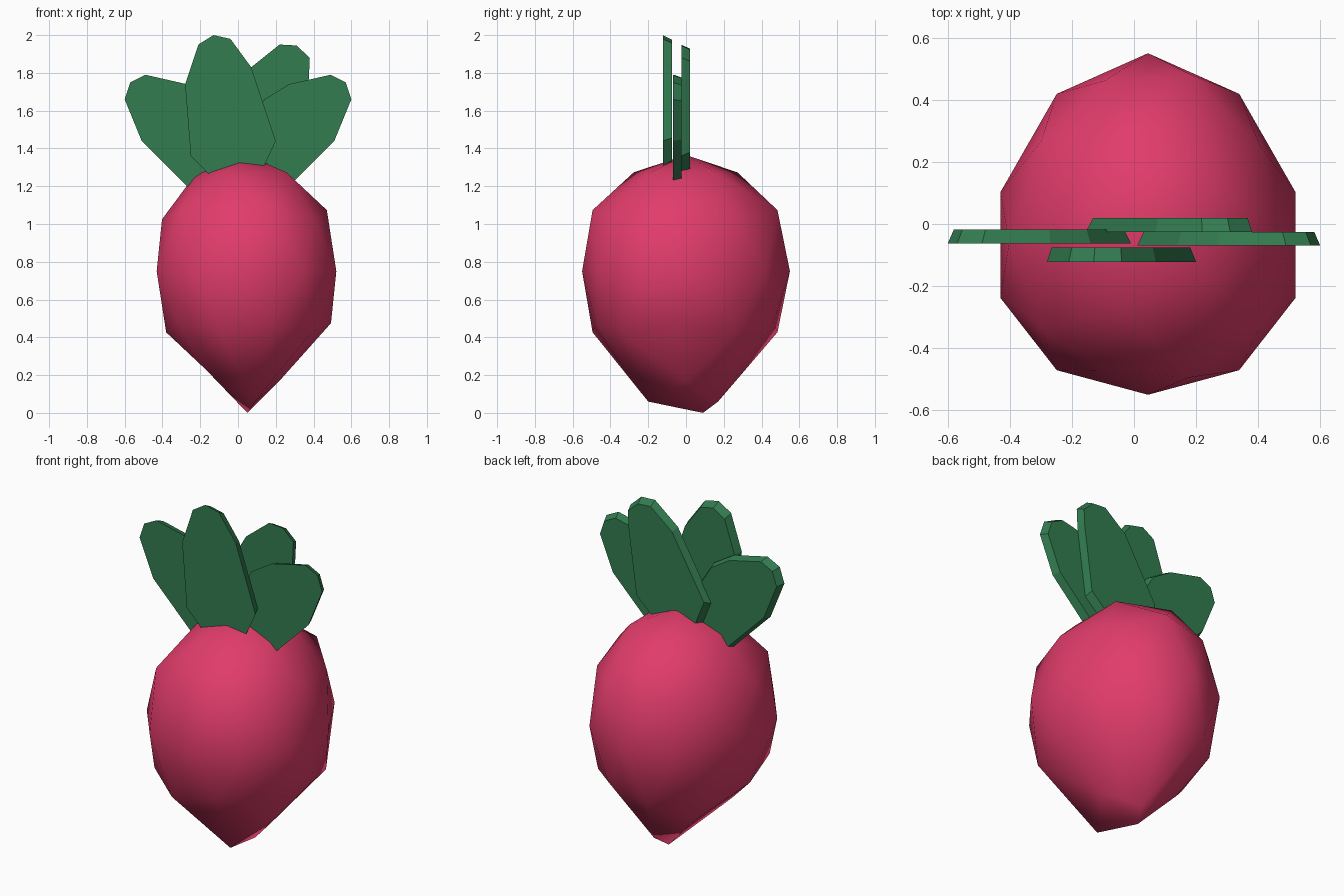
import bpy, bmesh
from mathutils import Vector

if "Cube" in bpy.data.objects:
    bpy.data.objects.remove(bpy.data.objects["Cube"], do_unlink=True)


def make_material(name, color):
    mat = bpy.data.materials.new(name)
    mat.use_nodes = True
    mat.diffuse_color = color
    mat.node_tree.nodes["Principled BSDF"].inputs["Base Color"].default_value = color
    return mat


def add_object(name, bm, mat):
    bmesh.ops.recalc_face_normals(bm, faces=bm.faces)
    mesh = bpy.data.meshes.new(name)
    bm.to_mesh(mesh)
    bm.free()
    mesh.materials.append(mat)
    obj = bpy.data.objects.new(name, mesh)
    bpy.context.collection.objects.link(obj)
    return obj


pink = make_material("radish pink", (0.75, 0.045, 0.145, 1))
green = make_material("leaf green", (0.032, 0.2, 0.08, 1))

# Root: a coarse ball, stretched, bowed forward at the sides, with a pulled-down tip
bm = bmesh.new()
bmesh.ops.create_icosphere(bm, subdivisions=2, radius=1)
for v in bm.verts:
    x, y, z = -v.co.x, -v.co.y, v.co.z
    wide = 1.1 if 0.48 < abs(z) < 0.6 else 1.0
    v.co = (0.045 + 0.5 * x, 0.55 * y * wide - 0.075 * x * x, 0.75 + 0.615 * z)
    if z < -0.95:
        v.co = (0.05, 0.09, 0)
    elif z < -0.8 and x > 0.4:
        v.co = (0.22, 0, 0.17)
    elif z < -0.8 and x > 0:
        v.co = (0.09, 0.37 * y - 0.015, 0.06)
for f in bm.faces:
    f.smooth = True
add_object("root", bm, pink)


# Leaves: flat plates whose back outline is slightly smaller
def leaf(name, outline, y_front, depth, flip=1):
    bm = bmesh.new()
    points = [Vector((flip * x, y_front, z)) for x, z in outline]
    center = sum(points, Vector()) / len(points)
    front = [bm.verts.new(p) for p in points]
    back = [bm.verts.new(center + (p - center) * 0.93 + Vector((0, depth, 0)))
            for p in points]
    bm.faces.new(front)
    bm.faces.new(back)
    for i in range(len(points)):
        j = (i + 1) % len(points)
        bm.faces.new((front[i], front[j], back[j], back[i]))
    add_object(name, bm, green)


side = [(0.6, 1.66), (0.57, 1.75), (0.49, 1.79), (0.27, 1.74), (0.14, 1.66),
        (0.01, 1.45), (0.05, 1.27), (0.26, 1.19), (0.51, 1.44)]
leaf("left_leaf", side, -0.07, 0.045)
leaf("right_leaf", side, -0.063, 0.045, -1)
leaf("front_leaf", [(-0.15, 1.26), (-0.25, 1.36), (-0.28, 1.74), (-0.21, 1.95),
                    (-0.13, 2.0), (-0.04, 1.98), (0.07, 1.83), (0.2, 1.44),
                    (0.14, 1.31)], -0.122, 0.047)
leaf("back_leaf", [(-0.155, 1.44), (-0.09, 1.28), (0.2, 1.25), (0.32, 1.36),
                   (0.375, 1.77), (0.38, 1.88), (0.31, 1.945), (0.22, 1.95),
                   (0.07, 1.83)], -0.025, 0.045)
